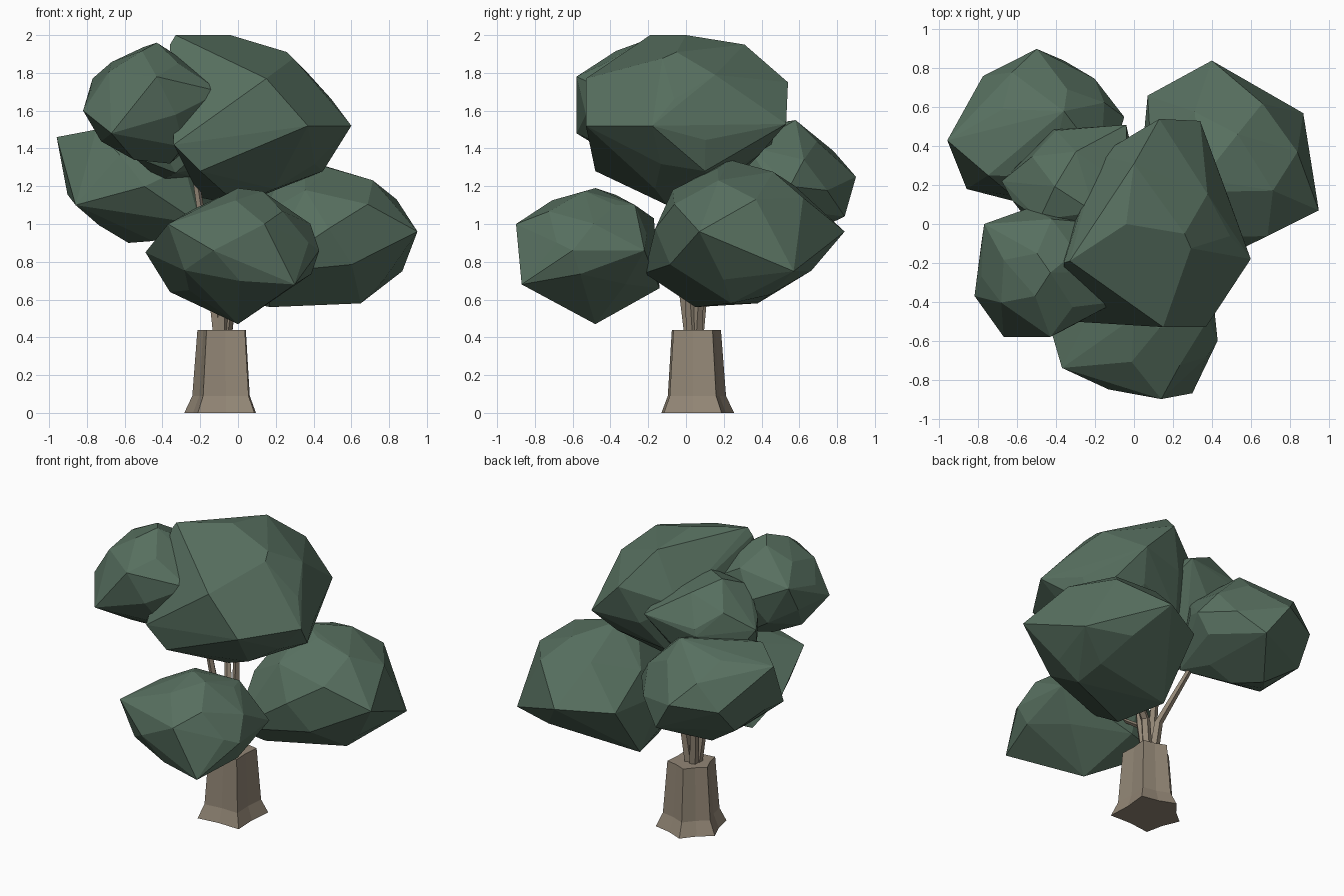
import bpy, bmesh, math, random
from mathutils import Vector

if "Cube" in bpy.data.objects:
    bpy.data.objects.remove(bpy.data.objects["Cube"])


def material(name, color):
    m = bpy.data.materials.new(name)
    m.diffuse_color = (*color, 1)
    m.use_nodes = True
    m.node_tree.nodes["Principled BSDF"].inputs["Base Color"].default_value = m.diffuse_color
    return m


LEAF = material("leaf_green", (0.095, 0.16, 0.115))
BARK = material("bark_brown", (0.29, 0.24, 0.18))


def finish(name, bm, mat):
    bmesh.ops.recalc_face_normals(bm, faces=bm.faces[:])
    me = bpy.data.meshes.new(name)
    bm.to_mesh(me)
    bm.free()
    me.materials.append(mat)
    ob = bpy.data.objects.new(name, me)
    bpy.context.collection.objects.link(ob)
    return ob


def clump(name, center, radii, corners, seed, count=30):
    """Faceted leaf mass: hull of jittered ellipsoid points plus a few jutting corners."""
    rng = random.Random(seed)
    bm = bmesh.new()
    for i in range(count):
        u = 1 - 2 * (i + 0.5) / count
        a = i * 2.39996 + seed
        r = math.sqrt(1 - u * u)
        k = rng.uniform(0.95, 1.03)
        d = (r * math.cos(a), r * math.sin(a), u)
        bm.verts.new([c + k * s * e for c, s, e in zip(center, radii, d)])
    for p in corners:
        bm.verts.new(p)
    res = bmesh.ops.convex_hull(bm, input=bm.verts[:])
    junk = {g for g in res["geom_interior"] + res["geom_unused"]
            if isinstance(g, bmesh.types.BMVert)}
    bmesh.ops.delete(bm, geom=list(junk), context='VERTS')
    bmesh.ops.dissolve_limit(bm, angle_limit=math.radians(6),
                             verts=bm.verts[:], edges=bm.edges[:])
    return finish(name, bm, LEAF)


# Leaf masses
clump("crown_top", (0.08, 0, 1.54), (0.43, 0.48, 0.4),
      [(0.6, -0.18, 1.52), (0.37, -0.53, 1.52), (0.15, -0.53, 1.77),
       (0.34, 0.53, 1.53), (0.13, 0.54, 1.75), (-0.36, -0.2, 1.95),
       (-0.33, -0.19, 2.0), (-0.04, 0.0, 2.0), (0.0, 0.31, 1.95),
       (0.26, -0.05, 1.91), (0.45, 0.1, 1.28), (-0.34, -0.5, 1.42),
       (-0.2, -0.48, 1.28), (0.0, -0.1, 1.1), (-0.2, 0.1, 1.14)], 1)
clump("crown_upper_left", (-0.46, -0.23, 1.63), (0.35, 0.33, 0.31),
      [(-0.82, -0.37, 1.6), (-0.67, -0.58, 1.48), (-0.43, -0.58, 1.78),
       (-0.77, 0.0, 1.77), (-0.43, -0.25, 1.96), (-0.09, -0.4, 1.7),
       (-0.55, -0.35, 1.34), (-0.36, -0.3, 1.32)], 2)
clump("crown_upper_back", (-0.31, 0.18, 1.52), (0.34, 0.31, 0.32),
      [(-0.68, 0.22, 1.55), (-0.4, 0.48, 1.58), (-0.04, 0.51, 1.6)], 3, 22)
clump("crown_left", (-0.49, 0.47, 1.23), (0.42, 0.38, 0.31),
      [(-0.96, 0.43, 1.46), (-0.86, 0.18, 1.1), (-0.5, 0.9, 1.25),
       (-0.36, 0.84, 1.04), (-0.36, 0.58, 1.55), (-0.05, 0.55, 1.2),
       (-0.58, 0.55, 0.9), (-0.45, 0.4, 0.91), (-0.2, 0.2, 1.0),
       (-0.75, 0.25, 1.5)], 4)
clump("crown_right", (0.45, 0.28, 0.94), (0.43, 0.46, 0.37),
      [(0.95, 0.07, 0.96), (0.87, 0.57, 0.75), (0.4, 0.84, 0.96),
       (0.35, 0.23, 1.34), (0.84, 0.37, 1.13), (0.66, 0.62, 1.14),
       (0.65, 0.24, 0.58), (0.13, -0.22, 0.74), (0.07, 0.66, 0.95),
       (0.17, 0.05, 0.56), (0.08, 0.38, 0.58)], 5)
clump("crown_front", (0.03, -0.51, 0.87), (0.4, 0.37, 0.31),
      [(-0.37, -0.74, 1.0), (0.14, -0.9, 1.0), (0.39, -0.22, 0.86),
       (0.43, -0.6, 0.86), (0.2, -0.27, 1.1), (0.0, -0.48, 1.19),
       (0.0, -0.48, 0.47), (-0.49, -0.33, 0.85), (-0.36, -0.2, 0.64),
       (0.3, -0.87, 0.68), (-0.1, -0.14, 0.66), (-0.2, -0.17, 1.03)], 6)

# Fluted trunk with five root lobes and a flared foot
CX, CY = -0.07, 0.04
LOBES = (-45, 42, 105, 165, 230, 315)
bm = bmesh.new()
rings = []
for z, r in ((0, 0.222), (0.09, 0.178), (0.44, 0.15)):
    ring = []
    for a0, a1 in zip(LOBES, LOBES[1:]):
        half = math.radians(a1 - a0) / 2
        for deg, k in ((a0, r), ((a0 + a1) / 2, r * (math.cos(half) - 0.05))):
            a = math.radians(deg)
            ring.append(bm.verts.new((CX + k * math.cos(a), CY + k * math.sin(a), z)))
    rings.append(ring)
for lo, hi in zip(rings, rings[1:]):
    for i in range(10):
        j = (i + 1) % 10
        bm.faces.new((lo[i], lo[j], hi[j], hi[i]))
bm.faces.new(rings[0][::-1])
bm.faces.new(rings[-1])
finish("trunk", bm, BARK)


# Thin branches rising from the trunk into each leaf mass
def branch(name, start, mid, end, radius):
    bm = bmesh.new()
    prev = None
    for p, k in ((start, 1), (mid, 0.9), (end, 0.5)):
        ring = [bm.verts.new((p[0] + radius * k * math.cos(math.tau * i / 5),
                              p[1] + radius * k * math.sin(math.tau * i / 5), p[2]))
                for i in range(5)]
        if prev:
            for i in range(5):
                j = (i + 1) % 5
                bm.faces.new((prev[i], prev[j], ring[j], ring[i]))
        else:
            bm.faces.new(ring[::-1])
        prev = ring
    bm.faces.new(prev)
    finish(name, bm, BARK)


BX, BY = -0.085, 0.045
tips = [(0.0, 0.0, 1.4), (-0.25, -0.05, 1.4), (-0.3, 0.3, 1.15),
        (0.25, 0.2, 0.9), (-0.05, -0.3, 0.85)]
for n, tip in enumerate(tips):
    out = Vector((tip[0] - BX, tip[1] - BY, 0)).normalized()
    start = Vector((BX, BY, 0.42)) + out * 0.025
    mid = Vector((BX, BY, 0.64)) + out * 0.055
    branch(f"branch_{n + 1}", start, mid, tip, 0.032)
